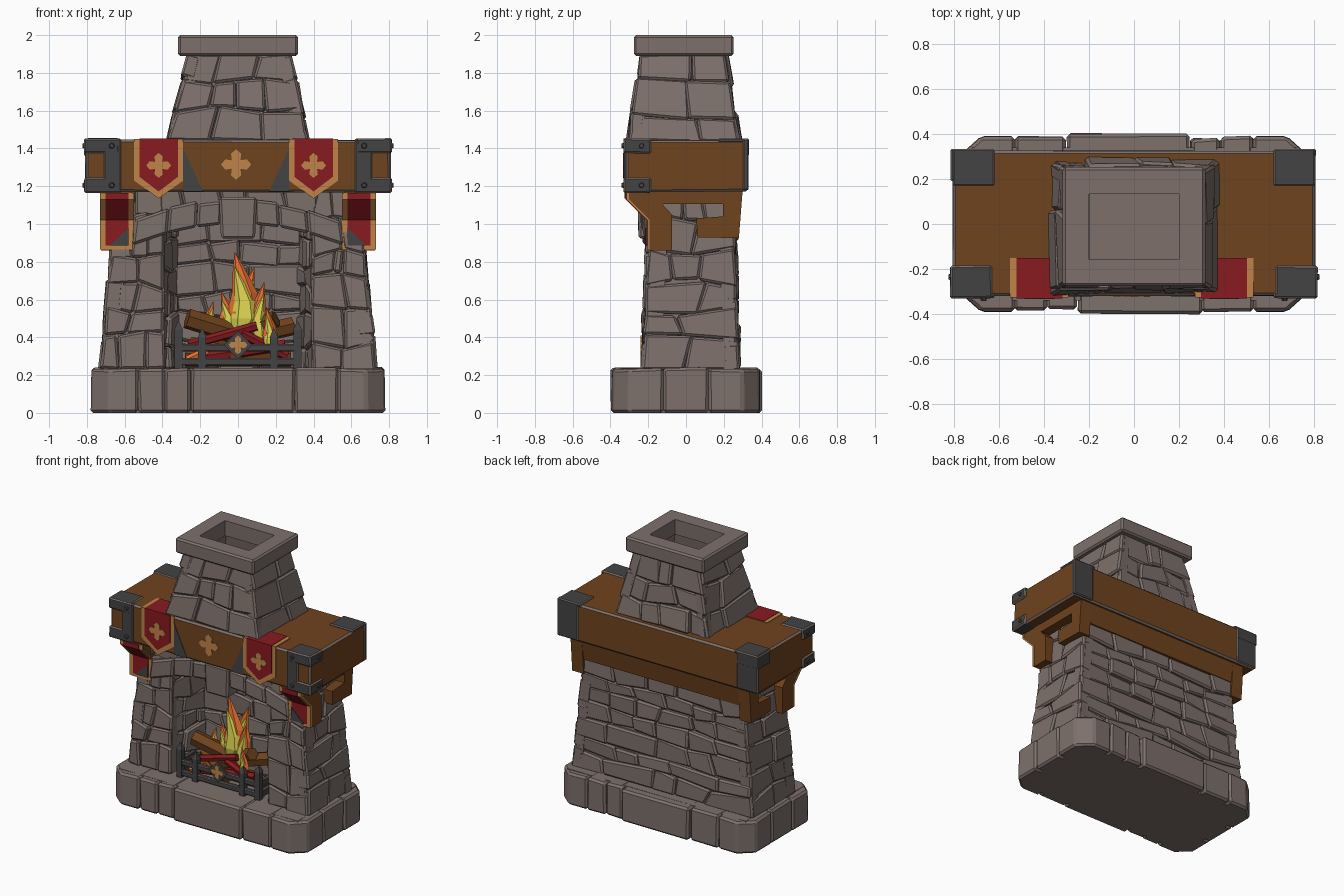
import bpy, bmesh, math, random
from mathutils import Vector as V

if "Cube" in bpy.data.objects:
    bpy.data.objects.remove(bpy.data.objects["Cube"])

random.seed(11)
R = random.uniform


def material(name, rgb):
    m = bpy.data.materials.new(name)
    m.diffuse_color = (*rgb, 1)
    m.use_nodes = True
    m.node_tree.nodes["Principled BSDF"].inputs["Base Color"].default_value = m.diffuse_color
    return m


STONE, WOOD, METAL, RED, GOLD, ORANGE, YELLOW = range(7)
MATS = [material("stone", (.205, .163, .148)), material("wood", (.16, .056, .013)),
        material("dark_metal", (.058, .056, .058)), material("red_cloth", (.25, .011, .014)),
        material("gold_trim", (.52, .23, .065)), material("flame_orange", (.79, .165, .03)),
        material("flame_yellow", (.72, .66, .08))]


def finish(name, bm):
    bmesh.ops.recalc_face_normals(bm, faces=bm.faces)
    me = bpy.data.meshes.new(name)
    bm.to_mesh(me)
    bm.free()
    for m in MATS:
        me.materials.append(m)
    ob = bpy.data.objects.new(name, me)
    bpy.context.collection.objects.link(ob)
    return ob


def prism(bm, a, b, mat=STONE, bevel=0):
    """Solid between two matching outlines a and b."""
    va, vb = [bm.verts.new(p) for p in a], [bm.verts.new(p) for p in b]
    n = len(va)
    fs = [bm.faces.new(va[::-1]), bm.faces.new(vb)]
    fs += [bm.faces.new((va[i], va[(i + 1) % n], vb[(i + 1) % n], vb[i])) for i in range(n)]
    for f in fs:
        f.material_index = mat
    if bevel:
        edges = list({e for f in fs for e in f.edges})
        bmesh.ops.bevel(bm, geom=edges, offset=bevel, segments=1, affect='EDGES', clamp_overlap=True)


def box(bm, x, y, z, mat=STONE, bevel=0, jit=0):
    ring = lambda h: [(px + R(-jit, jit), py + R(-jit, jit), h + (R(-jit, jit) if h > 0 else 0))
                      for px, py in ((x[0], y[0]), (x[1], y[0]), (x[1], y[1]), (x[0], y[1]))]
    prism(bm, ring(z[0]), ring(z[1]), mat, bevel)


def plate(bm, pts, y, mat, t=.008):
    prism(bm, [(x, y, z) for x, z in pts], [(x, y - t, z) for x, z in pts], mat)


def rod(bm, p, q, r, n=6, mat=METAL, r2=None):
    p, q = V(p), V(q)
    d = (q - p).normalized()
    s = d.orthogonal().normalized()
    t = d.cross(s)
    ring = lambda c, k: [c + k * (s * math.cos(6.2832 * i / n) + t * math.sin(6.2832 * i / n)) for i in range(n)]
    prism(bm, ring(p, r), ring(q, r if r2 is None else r2), mat)


def wall(bm, a0, b0, a1, b1, rows, cols, depth=.08, jit=.008):
    """Wavy courses of uneven stones on a quad (bottom a0-b0, top a1-b1 seen from outside)."""
    a0, b0, a1, b1 = map(V, (a0, b0, a1, b1))
    n = (b0 - a0).cross(a1 - a0).normalized()
    P = lambda u, v, d: a0.lerp(b0, u).lerp(a1.lerp(b1, u), v) + n * d
    quad = ((0, 0), (1, 0), (1, 1), (0, 1))
    prism(bm, [P(u, v, -depth) for u, v in quad], [P(u, v, -.02) for u, v in quad])
    vs = [0] + [(i + R(-.2, .2)) / rows for i in range(1, rows)] + [1]
    wave = [(0, 0)] + [(R(.08, .18) / rows, R(0, 6.3)) for _ in vs[2:]] + [(0, 0)]
    level = lambda r, u: vs[r] + wave[r][0] * math.sin(wave[r][1] + 2.2 * cols * u)
    for r in range(rows):
        k = cols + (random.random() < .3 and cols > 1)
        seams = [(0, 0)] + [((i + R(-.3, .3)) / k, R(-.1, .1) / k) for i in range(1, k)] + [(1, 0)]
        for (u0, s0), (u1, s1) in zip(seams, seams[1:]):
            d = R(-.006, .016)
            us = (u0 - s0, u1 - s1, u1 + s1, u0 + s0)
            uv = [(u, level(r + (i > 1), u)) for i, u in enumerate(us)]
            j = lambda: V((R(-jit, jit), R(-jit, jit), R(-jit, jit)))
            prism(bm, [P(u, v, -depth) for u, v in uv], [P(u, v, d) + j() for u, v in uv], STONE, .012)


def cross(cx, cz, r):
    arm = [(.28, -.28), (.72, -.34), (1, 0), (.72, .34)]
    rot = [(1, 0), (0, 1), (-1, 0), (0, -1)]
    return [(cx + r * (c * x - s * y), cz + r * (s * x + c * y)) for c, s in rot for x, y in arm]


# Base: solid core, chamfered corner stones, uneven edge stones
bm = bmesh.new()
box(bm, (-.72, .72), (-.34, .34), (0, .235))
for sx in (1, -1):
    for sy in (1, -1):
        pts = [(.78, .3), (.68, .39), (.53, .39), (.53, .12), (.78, .12)]
        prism(bm, [(sx * x, sy * y, 0) for x, y in pts],
              [(sx * x * .995, sy * y * .995, .235 + R(-.005, .005)) for x, y in pts], STONE, .014)
    box(bm, sorted((sx * .5, sx * .775)), (-.12, .12), (0, .24), STONE, .014, .004)
for x0, x1, y in ((-.53, -.385, .388), (-.385, -.25, .38), (-.25, .3, .4), (.3, .53, .388)):
    box(bm, (x0, x1), (-y, -.15), (0, .236), STONE, .014, .005)
    box(bm, (-x1, -x0), (.15, y), (0, .236), STONE, .014, .005)
finish("stone_base", bm)

# Hearth body: piers, sides, back and the recess lining
bm = bmesh.new()
z0, z1 = .23, 1.18
wall(bm, (-.73, -.23, z0), (-.39, -.23, z0), (-.64, -.19, z1), (-.39, -.19, z1), 6, 2, .1)
wall(bm, (.39, -.23, z0), (.73, -.23, z0), (.39, -.19, z1), (.64, -.19, z1), 6, 2, .1)
wall(bm, (.73, -.23, z0), (.73, .28, z0), (.64, -.19, z1), (.64, .25, z1), 6, 2)
wall(bm, (-.73, .28, z0), (-.73, -.23, z0), (-.64, .25, z1), (-.64, -.19, z1), 6, 2)
wall(bm, (.73, .28, z0), (-.73, .28, z0), (.64, .25, z1), (-.64, .25, z1), 8, 5)
wall(bm, (-.34, .08, z0), (.34, .08, z0), (-.34, .08, 1.05), (.34, .08, 1.05), 6, 3)
wall(bm, (-.4, -.2, z0), (-.32, .09, z0), (-.4, -.18, 1.05), (-.32, .09, 1.05), 6, 2, .06)
wall(bm, (.32, .09, z0), (.4, -.2, z0), (.32, .09, 1.05), (.4, -.18, 1.05), 6, 2, .06)
wall(bm, (-.42, -.19, 1.06), (.42, -.19, 1.06), (-.42, -.19, z1), (.42, -.19, z1), 1, 5)
box(bm, (-.45, .45), (-.16, .2), (1.03, 1.17))
finish("stone_body", bm)

# Arch stones and keystone
bm = bmesh.new()
xs = [-.56, -.375, -.22, -.09, .09, .22, .375, .56]
low = lambda x: 1.0 - .36 * x * x
for i in range(7):
    a, b = xs[i], xs[i + 1]
    key = i == 3
    h, y, drop = (.145, -.25, .075) if key else (.125 + R(-.01, .015), -.225 + R(-.01, .01), 0)
    k = 1.12 if key else .97
    pts = [(a, low(a) - drop), (b, low(b) - drop), (b * k, low(b) + h), (a * k, low(a) + h)]
    prism(bm, [(x, -.1, z) for x, z in pts], [(x, y + R(-.008, .008), z) for x, z in pts], STONE, .013)
finish("stone_arch", bm)

# Chimney stack with hollow top
bm = bmesh.new()
B = [(-.37, -.30), (.37, -.30), (.37, .28), (-.37, .28)]
T = [(-.26, -.24), (.275, -.24), (.275, .21), (-.26, .21)]
for i in range(4):
    p, q, r, s = B[i], B[(i + 1) % 4], T[i], T[(i + 1) % 4]
    wall(bm, (*p, 1.44), (*q, 1.44), (*r, 1.9), (*s, 1.9), 3, 3 if i % 2 == 0 else 2, .065)
box(bm, (-.27, .27), (-.22, .2), (1.44, 1.6))
finish("chimney_stack", bm)

# Chimney cap: a square ring
bm = bmesh.new()
box(bm, (-.317, .317), (-.276, .252), (1.89, 2.0))
bmesh.ops.recalc_face_normals(bm, faces=bm.faces)
caps = [f for f in bm.faces if abs(f.normal.z) > .9]
bmesh.ops.inset_individual(bm, faces=caps, thickness=.118, use_even_offset=True)
loops = [e for f in caps for e in f.edges]
bmesh.ops.delete(bm, geom=caps, context='FACES_ONLY')
bmesh.ops.bridge_loops(bm, edges=loops)
outer = [e for e in bm.edges if all(abs(v.co.x) > .3 for v in e.verts)]
bmesh.ops.bevel(bm, geom=outer, offset=.012, segments=1, affect='EDGES')
finish("chimney_cap", bm)

# Mantel beam and the lower board behind the wall
bm = bmesh.new()
box(bm, (-.806, .806), (-.318, .325), (1.17, 1.445), WOOD, .012, .003)
finish("mantel_beam", bm)
bm = bmesh.new()
prism(bm, [(-.69, .2, 1.03), (.69, .2, 1.03), (.69, .28, 1.03), (-.69, .28, 1.03)],
      [(-.72, .2, 1.18), (.72, .2, 1.18), (.72, .302, 1.18), (-.72, .302, 1.18)], WOOD)
finish("rear_board", bm)

# Wooden brackets under the beam, with draped cloth
front = [(-.31, 1.18), (-.31, 1.13), (-.2, 1.02), (-.2, .86), (-.075, .86), (-.075, 1.05), (-.13, 1.11),
         (-.13, 1.18)]
rear = [(-.15, 1.18), (-.15, 1.105), (.195, 1.105), (.195, 1.04), (.055, 1.03), (.06, .93), (.28, .925), (.3, 1.18)]


def drape(bm, x0, x1, off, zb, mat):
    out = [(-.312 - off, 1.165), (-.312 - off, 1.13), (-.202 - off, 1.02), (-.202 - off, zb)]
    ring = out + [(y + off + .01, z) for y, z in out[::-1]]
    prism(bm, [(x0, y, z) for y, z in ring], [(x1, y, z) for y, z in ring], mat)


for s, side in ((1, "right"), (-1, "left")):
    bm = bmesh.new()
    prism(bm, [(s * .56, y, z) for y, z in front], [(s * .725, y, z) for y, z in front], WOOD)
    prism(bm, [(s * .63, y, z) for y, z in rear], [(s * .722, y, z) for y, z in rear], WOOD)
    finish(side + "_bracket", bm)
    bm = bmesh.new()
    drape(bm, s * .55, s * .73, .003, .865, GOLD)
    drape(bm, s * .58, s * .702, .008, .885, RED)
    plate(bm, [(s * .58, .885), (s * .68, .885), (s * .58, .98)], -.207, METAL)
    finish(side + "_bracket_cloth", bm)

    # Pointed banner over the beam, running back across its top
    bm = bmesh.new()
    c = .4 if s > 0 else -.42
    flag = lambda w, zs, zp: [(c - w, 1.451), (c + w, 1.451), (c + w, zs), (c, zp), (c - w, zs)]
    plate(bm, flag(.13, 1.23, 1.135), -.318, GOLD)
    plate(bm, flag(.102, 1.25, 1.172), -.322, RED)
    plate(bm, cross(c, 1.31, .066), -.326, GOLD)
    box(bm, (c - .13, c + .13), (-.326, -.15), (1.443, 1.45), GOLD)
    box(bm, (c - .102, c + .102), (-.33, -.15), (1.444, 1.453), RED)
    plate(bm, [(c - s * .13, 1.4), (c - s * .13, 1.172), (c - s * .235, 1.172)], -.315, METAL)
    finish(side + "_banner", bm)

    # Iron corner straps with bolts
    bm = bmesh.new()
    X = lambda a, b: sorted((s * a, s * b))
    box(bm, X(.62, .71), (-.329, -.3), (1.165, 1.451), METAL, .006)
    for za, zb in ((1.375, 1.453), (1.165, 1.245)):
        box(bm, X(.63, .815), (-.33, -.185), (za, zb), METAL, .008, .002)
        zc = (za + zb) / 2
        rod(bm, (s * .668, -.32, zc), (s * .668, -.341, zc), .02, r2=.012)
        rod(bm, (s * .805, -.235, zc), (s * .823, -.235, zc), .018, r2=.012)
    box(bm, X(.62, .804), (.17, .332), (1.43, 1.453), METAL, .006)
    box(bm, X(.64, .809), (.3, .332), (1.18, 1.452), METAL, .006)
    if s < 0:
        box(bm, X(.64, .815), (.19, .333), (1.36, 1.452), METAL, .006)
    finish(side + "_iron_straps", bm)

# Gold cross in the middle of the beam
bm = bmesh.new()
plate(bm, cross(-.01, 1.315, .08), -.316, GOLD)
finish("beam_emblem", bm)

# Fire grate
bm = bmesh.new()
for z, r in ((.27, .02), (.345, .02)):
    box(bm, (-.33, .33), (-.225, -.195), (z - r, z + r), METAL, .005)
    for x in (-.315, .315):
        box(bm, (x - .015, x + .015), (-.21, -.05), (z - r, z + r), METAL)
for x, h in ((-.315, .44), (-.19, .4), (.19, .4), (.315, .44)):
    rod(bm, (x, -.21, .235), (x, -.21, h), .029, 4)
    rod(bm, (x, -.21, h), (x, -.21, h + .045), .032, 4, METAL, .004)
plate(bm, [(-.075, .36), (0, .285), (.075, .36), (0, .435)], -.222, METAL, .012)
plate(bm, cross(0, .36, .05), -.233, GOLD)
finish("fire_grate", bm)

# Logs and embers
bm = bmesh.new()
for p, q, r, m in (((-.27, -.12, .5), (.05, -.06, .4), .055, WOOD), ((-.05, -.12, .38), (.29, -.03, .46), .05, WOOD),
                   ((-.28, -.08, .3), (.28, -.08, .3), .055, WOOD), ((-.26, -.15, .36), (.1, -.15, .46), .025, RED),
                   ((-.2, -.14, .29), (.25, -.15, .36), .03, RED), ((-.16, .02, .34), (.2, -.12, .5), .045, WOOD),
                   ((-.25, -.02, .36), (.02, -.15, .29), .045, WOOD), ((.02, -.16, .42), (.26, -.14, .3), .025, RED),
                   ((-.27, -.16, .28), (-.16, -.15, .33), .022, ORANGE)):
    rod(bm, p, q, r, 6, m)
finish("logs_and_embers", bm)


# Flames: flattened bent spikes, orange with a yellow heart
def flame(bm, x, y, z, h, r, bend, mat):
    rings = []
    for t, w in ((0, .5), (.25, 1), (.5, .72), (.75, .4), (1, .03)):
        cx = x + bend * math.sin(t * 4.2)
        rings.append([(cx + r * w * math.cos(i * 1.0472), y + .55 * r * w * math.sin(i * 1.0472), z + h * t)
                      for i in range(6)])
    for a, b in zip(rings, rings[1:]):
        prism(bm, a, b, mat)


bm = bmesh.new()
for x, y, z, h, r, bend in ((.01, -.08, .42, .43, .095, .03), (.12, -.1, .38, .31, .06, -.02),
                            (-.07, -.07, .44, .2, .05, .02), (-.14, -.06, .46, .13, .03, -.01),
                            (.16, -.17, .36, .2, .04, .012), (.06, .0, .44, .33, .07, -.03)):
    flame(bm, x, y, z, h, r, bend, ORANGE)
    flame(bm, x, y - .27 * r, z - .01, h * .84, r * .78, bend, YELLOW)
finish("flames", bm)
